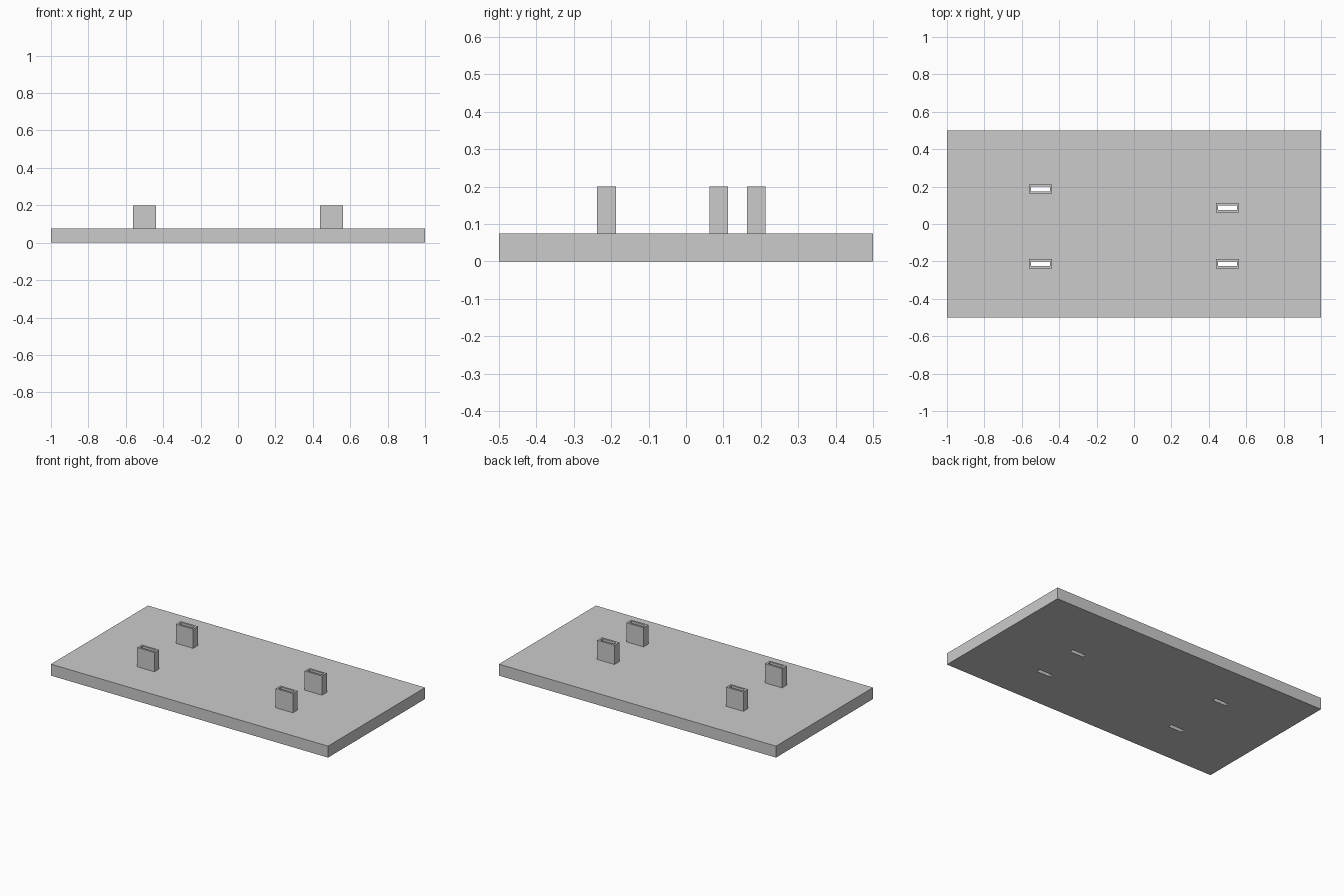
import bpy
import bmesh
from mathutils import Matrix, Vector

default_cube = bpy.data.objects.get("Cube")
if default_cube:
    bpy.data.objects.remove(default_cube, do_unlink=True)

# Overall sizes
PLATE = Vector((2.0, 1.0, 0.075))
TOP = 0.2
OUTER = (0.125, 0.05)
WALL = 0.0125
INNER = (OUTER[0] - 2 * WALL, OUTER[1] - 2 * WALL)

# Socket centres: the back left one sits further forward
SOCKETS = {
    "front_right_socket": (-0.5, -0.2125),
    "front_left_socket": (0.5, -0.2125),
    "back_right_socket": (-0.5, 0.1875),
    "back_left_socket": (0.5, 0.0875),
}

grey = bpy.data.materials.new("light_grey")
grey.use_nodes = True
grey.diffuse_color = (0.6, 0.6, 0.6, 1)
grey.node_tree.nodes["Principled BSDF"].inputs["Base Color"].default_value = grey.diffuse_color


def make_object(name, bm):
    mesh = bpy.data.meshes.new(name)
    bmesh.ops.recalc_face_normals(bm, faces=bm.faces)
    bm.to_mesh(mesh)
    bm.free()
    mesh.materials.append(grey)
    obj = bpy.data.objects.new(name, mesh)
    bpy.context.collection.objects.link(obj)
    return obj


def add_box(bm, centre, size):
    matrix = Matrix.Translation(centre) @ Matrix.Diagonal((*size, 1))
    bmesh.ops.create_cube(bm, size=1, matrix=matrix)


def rectangle(bm, size, z):
    corners = ((-1, -1), (1, -1), (1, 1), (-1, 1))
    return [bm.verts.new((sx * size[0] / 2, sy * size[1] / 2, z)) for sx, sy in corners]


def bridge(bm, a, b):
    for i in range(4):
        j = (i + 1) % 4
        bm.faces.new((a[i], a[j], b[j], b[i]))


# Base plate
bm = bmesh.new()
add_box(bm, (0, 0, PLATE.z / 2), PLATE)
plate = make_object("base_plate", bm)

# Slots cut right through the plate
bm = bmesh.new()
for x, y in SOCKETS.values():
    add_box(bm, (x, y, PLATE.z / 2), (*INNER, PLATE.z * 2))
cutter = make_object("slot_cutter", bm)
cutter.hide_render = True

cut = plate.modifiers.new("slots", "BOOLEAN")
cut.operation = "DIFFERENCE"
cut.solver = "EXACT"
cut.object = cutter
bpy.context.view_layer.update()
evaluated = plate.evaluated_get(bpy.context.evaluated_depsgraph_get())
cut_mesh = bpy.data.meshes.new_from_object(evaluated)
plate.modifiers.clear()
plate.data = cut_mesh
bpy.data.objects.remove(cutter, do_unlink=True)

# Hollow sockets standing on the plate: outer wall, rim, inner wall
for name, (x, y) in SOCKETS.items():
    bm = bmesh.new()
    loops = [
        rectangle(bm, OUTER, PLATE.z),
        rectangle(bm, OUTER, TOP),
        rectangle(bm, INNER, TOP),
        rectangle(bm, INNER, PLATE.z),
    ]
    for lower, upper in zip(loops, loops[1:]):
        bridge(bm, lower, upper)
    socket = make_object(name, bm)
    socket.location = (x, y, 0)
